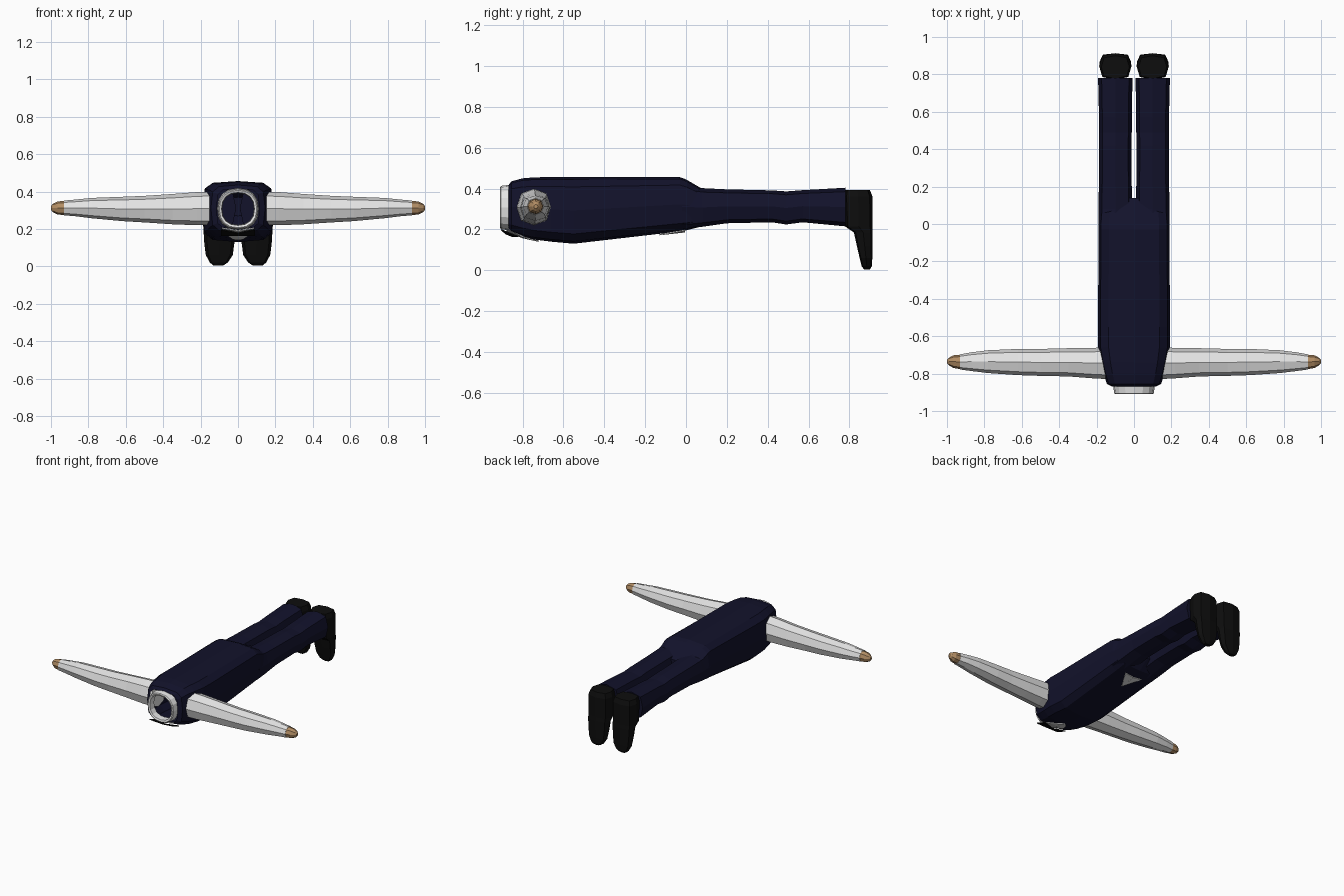
import bpy, bmesh, math
from mathutils import Vector


def mat(name, r, g, b):
    m = bpy.data.materials.new(name)
    m.diffuse_color = (r, g, b, 1)
    return m


NAVY = mat("navy cloth", 0.006, 0.006, 0.024)
WHITE = mat("white cloth", 0.78, 0.78, 0.78)
BLACK = mat("black leather", 0.004, 0.004, 0.004)
SKIN = mat("tan skin", 0.45, 0.27, 0.13)


def finish(name, bm, m):
    bmesh.ops.recalc_face_normals(bm, faces=bm.faces)
    me = bpy.data.meshes.new(name)
    bm.to_mesh(me)
    bm.free()
    me.materials.append(m)
    ob = bpy.data.objects.new(name, me)
    bpy.context.collection.objects.link(ob)
    return ob


def loft(name, axis, rows, m, n=8, e=2.5, start=True, end=True):
    """Rows: position along axis, then low/high of the two other axes."""
    bm = bmesh.new()
    others = [i for i in range(3) if i != axis]
    rings = []
    for p, a0, a1, b0, b1 in rows:
        ring = []
        for k in range(n):
            t = 2 * math.pi * k / n
            c, s = math.cos(t), math.sin(t)
            u = math.copysign(abs(c) ** (2 / e), c) if abs(c) > 1e-6 else 0
            w = math.copysign(abs(s) ** (2 / e), s) if abs(s) > 1e-6 else 0
            v = Vector()
            v[axis] = p
            v[others[0]] = (a0 + a1) / 2 + u * (a1 - a0) / 2
            v[others[1]] = (b0 + b1) / 2 + w * (b1 - b0) / 2
            ring.append(bm.verts.new(v))
        rings.append(ring)
    for r, q in zip(rings, rings[1:]):
        for k in range(n):
            j = (k + 1) % n
            bm.faces.new((r[k], r[j], q[j], q[k]))
    if start:
        bm.faces.new(rings[0])
    if end:
        bm.faces.new(rings[-1])
    return finish(name, bm, m)


def plate(name, polys, m):
    bm = bmesh.new()
    for poly in polys:
        bm.faces.new([bm.verts.new(p) for p in poly])
    bmesh.ops.remove_doubles(bm, verts=bm.verts, dist=1e-5)
    ob = finish(name, bm, m)
    s = ob.modifiers.new("thickness", "SOLIDIFY")
    s.thickness = 0.006
    s.offset = 0
    return ob


# waistcoat torso, open at the neck (y, half width, bottom, top)
torso = [(-0.87, 0.115, 0.20, 0.415), (-0.855, 0.145, 0.185, 0.435),
         (-0.80, 0.163, 0.165, 0.45), (-0.74, 0.178, 0.15, 0.455),
         (-0.66, 0.192, 0.14, 0.456), (-0.55, 0.192, 0.13, 0.456),
         (-0.03, 0.19, 0.19, 0.456), (0.0, 0.19, 0.195, 0.445),
         (0.06, 0.185, 0.21, 0.41), (0.14, 0.04, 0.27, 0.37)]
loft("torso", 1, [(y, -w, w, b, t) for y, w, b, t in torso], NAVY, 12, 4, start=False)

# hollow shirt collar
collar = [(-0.86, 0.112), (-0.905, 0.106), (-0.91, 0.10), (-0.905, 0.088), (-0.86, 0.085)]
loft("collar", 1, [(y, -r, r, 0.307 - r, 0.307 + r) for y, r in collar],
     WHITE, 16, 2.3, start=False, end=False)

# shirt front and shirt tail showing through the waistcoat, bow tie
for s in (-1, 1):
    side = "left" if s > 0 else "right"
    plate(side + "_shirt_front", [
        [(0, -0.88, 0.192), (s * 0.085, -0.87, 0.205), (s * 0.055, -0.80, 0.165), (0, -0.80, 0.160)],
        [(0, -0.80, 0.160), (s * 0.055, -0.80, 0.165), (s * 0.025, -0.74, 0.146), (0, -0.72, 0.143)]], WHITE)
    plate(side + "_shirt_tail", [
        [(0, -0.13, 0.174), (s * 0.07, -0.005, 0.196), (0, -0.005, 0.188)]], WHITE)
    plate(side + "_bow_wing", [
        [(0, -0.88, 0.178), (s * 0.09, -0.905, 0.198), (s * 0.09, -0.82, 0.165), (0, -0.85, 0.166)]], BLACK)


# limbs, both sides
sleeve = [(0.13, -0.83, -0.66, 0.22, 0.40), (0.22, -0.825, -0.662, 0.22, 0.397),
          (0.35, -0.815, -0.664, 0.225, 0.387), (0.50, -0.812, -0.668, 0.235, 0.377),
          (0.62, -0.808, -0.668, 0.242, 0.372), (0.78, -0.797, -0.675, 0.257, 0.366),
          (0.87, -0.786, -0.686, 0.268, 0.357), (0.93, -0.778, -0.697, 0.273, 0.352)]
hand = [(0.92, -0.777, -0.698, 0.274, 0.351), (0.965, -0.77, -0.702, 0.277, 0.347),
        (0.99, -0.755, -0.715, 0.29, 0.335), (1.0, -0.745, -0.725, 0.302, 0.322)]
leg = [(-0.02, 0.01, 0.19, 0.20, 0.42), (0.08, 0.01, 0.19, 0.213, 0.402),
       (0.20, 0.012, 0.188, 0.23, 0.396), (0.42, 0.014, 0.186, 0.235, 0.391),
       (0.49, 0.012, 0.187, 0.224, 0.386), (0.57, 0.012, 0.187, 0.235, 0.392),
       (0.78, 0.008, 0.192, 0.215, 0.404)]
shoe = [(0.004, 0.08, 0.13, 0.872, 0.90), (0.02, 0.055, 0.15, 0.86, 0.91),
        (0.06, 0.028, 0.172, 0.85, 0.912), (0.12, 0.02, 0.18, 0.836, 0.913),
        (0.185, 0.016, 0.184, 0.822, 0.913), (0.215, 0.014, 0.186, 0.778, 0.913),
        (0.36, 0.014, 0.186, 0.772, 0.913), (0.394, 0.025, 0.175, 0.778, 0.90)]

for s in (-1, 1):
    side = "left" if s > 0 else "right"
    for part, axis, rows, m, n, e in (("sleeve", 0, sleeve, WHITE, 8, 2.3), ("hand", 0, hand, SKIN, 8, 2.2),
                                      ("trouser_leg", 1, leg, NAVY, 8, 3), ("shoe", 2, shoe, BLACK, 8, 3.2)):
        ob = loft(side + "_" + part, axis, rows, m, n, e)
        if s < 0:
            for v in ob.data.vertices:
                v.co.x *= -1
            ob.data.flip_normals()
